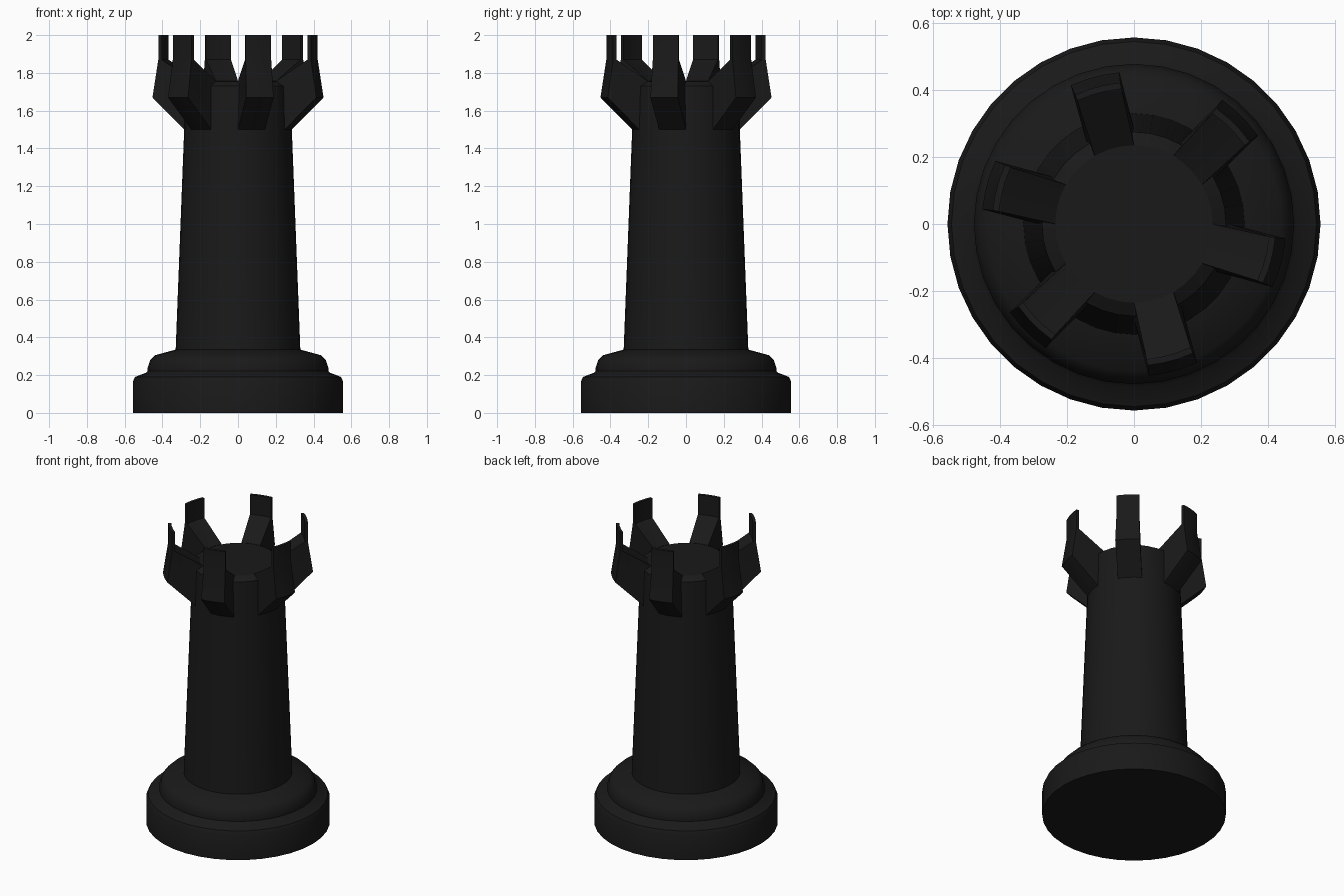
import bpy, bmesh
from math import cos, sin, radians

if "Cube" in bpy.data.objects:
    bpy.data.objects.remove(bpy.data.objects["Cube"])

SEGMENTS = 36
black = bpy.data.materials.new("black")
black.diffuse_color = (0.01, 0.01, 0.01, 1)
black.use_nodes = True
black.node_tree.nodes["Principled BSDF"].inputs["Base Color"].default_value = black.diffuse_color


def finish(bm, name):
    bmesh.ops.recalc_face_normals(bm, faces=bm.faces)
    mesh = bpy.data.meshes.new(name)
    bm.to_mesh(mesh)
    bm.free()
    obj = bpy.data.objects.new(name, mesh)
    bpy.context.collection.objects.link(obj)
    mesh.materials.append(black)
    bpy.ops.object.select_all(action='DESELECT')
    obj.select_set(True)
    bpy.context.view_layer.objects.active = obj
    bpy.ops.object.shade_smooth_by_angle(angle=radians(30))
    return obj


def polar(r, deg, z):
    a = radians(deg)
    return (r * cos(a), r * sin(a), z)


def lathe(name, profile):
    bm = bmesh.new()
    rings = [[bm.verts.new(polar(r, 360 * i / SEGMENTS, z)) for i in range(SEGMENTS)]
             for r, z in profile]
    for low, high in zip(rings, rings[1:]):
        for i in range(SEGMENTS):
            j = (i + 1) % SEGMENTS
            bm.faces.new((low[i], low[j], high[j], high[i]))
    bm.faces.new(rings[0])
    bm.faces.new(rings[-1])
    return finish(bm, name)


# Stepped base, tapered shaft and flat tower top in one turned body
lathe("tower_body", [
    (0.557, 0), (0.557, 0.165), (0.545, 0.19), (0.487, 0.213), (0.478, 0.222),
    (0.478, 0.24), (0.465, 0.28), (0.44, 0.305), (0.33, 0.335),
    (0.285, 1.5), (0.275, 1.73), (0.235, 1.755)])

# Flared battlement section: radius, height, half angle
SECTION = [(0.285, 1.5, 15), (0.455, 1.67, 9.5), (0.424, 1.87, 9.5), (0.424, 2.0, 9.5),
           (0.405, 2.0, 9.7), (0.405, 1.87, 9.7), (0.235, 1.757, 15)]


def battlement(name, centre):
    bm = bmesh.new()
    cols = [[bm.verts.new(polar(r, centre + t * half, z)) for r, z, half in SECTION]
            for t in (-1, -1 / 3, 1 / 3, 1)]
    n = len(SECTION)
    for a, b in zip(cols, cols[1:]):
        for i in range(n):
            j = (i + 1) % n
            bm.faces.new((a[i], b[i], b[j], a[j]))
    # Side caps
    for c in (cols[0], cols[-1]):
        for ids in ((0, 1, 5, 6), (1, 2, 5), (2, 3, 4, 5)):
            bm.faces.new([c[i] for i in ids])
    return finish(bm, name)


# Six battlements around the crown
for k in range(6):
    battlement(f"battlement_{k + 1}", 45 + 60 * k)
